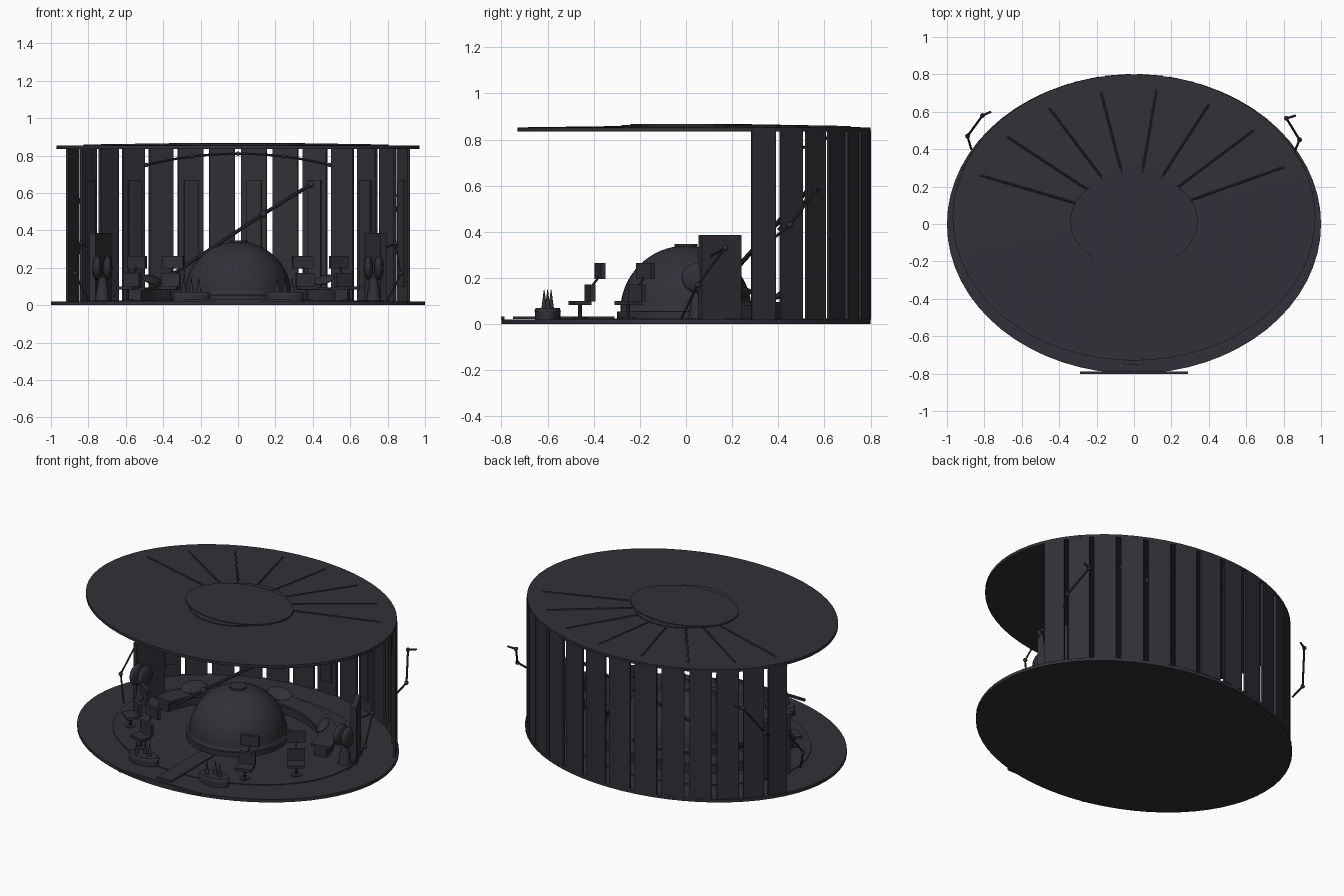
import bpy, bmesh, math
from mathutils import Vector, Matrix

if "Cube" in bpy.data.objects:
    bpy.data.objects.remove(bpy.data.objects["Cube"])

mat = bpy.data.materials.new("dark_metal")
mat.diffuse_color = (0.03, 0.03, 0.038, 1)
mat.use_nodes = True
mat.node_tree.nodes["Principled BSDF"].inputs["Base Color"].default_value = mat.diffuse_color


def finish(ob, name, smooth=True):
    ob.name = name
    ob.data.materials.append(mat)
    if smooth:
        bpy.ops.object.select_all(action='DESELECT')
        ob.select_set(True)
        bpy.context.view_layer.objects.active = ob
        bpy.ops.object.shade_smooth_by_angle()
    return ob


def disc(name, x, y, z0, z1, rx, ry, n=64, top=1.0):
    bpy.ops.mesh.primitive_cone_add(vertices=n, radius1=1, radius2=top, depth=1,
                                    location=(x, y, (z0 + z1) / 2))
    ob = bpy.context.object
    ob.scale = (rx, ry, z1 - z0)
    return finish(ob, name)


def box(name, loc, size, rot=(0, 0, 0)):
    bpy.ops.mesh.primitive_cube_add(size=1, location=loc, rotation=rot)
    ob = bpy.context.object
    ob.scale = size
    return finish(ob, name, False)


def ball(name, loc, size, rot=(0, 0, 0), seg=20):
    bpy.ops.mesh.primitive_uv_sphere_add(segments=seg, ring_count=seg // 2, radius=1,
                                         location=loc, rotation=rot)
    bpy.context.object.scale = size
    return finish(bpy.context.object, name)


def rod(name, a, b, r=0.006):
    a, b = Vector(a), Vector(b)
    bpy.ops.mesh.primitive_cylinder_add(vertices=8, radius=r, depth=(b - a).length,
                                        location=(a + b) / 2)
    ob = bpy.context.object
    ob.rotation_euler = (b - a).to_track_quat('Z', 'Y').to_euler()
    return finish(ob, name)


def chain(name, pts, r=0.006, joint=0.013):
    for a, b in zip(pts, pts[1:]):
        rod(name + "_link", a, b, r)
    for p in pts[1:-1]:
        ball(name + "_joint", p, (joint,) * 3, seg=12)


def arc(name, a0, a1, rx, ry, w, z0, z1, n=1):
    """Closed elliptical wall section between two angles in degrees."""
    bm = bmesh.new()
    rows = []
    for i in range(n + 1):
        t = math.radians(a0 + (a1 - a0) * i / n)
        c, s = math.cos(t), math.sin(t)
        rows.append([bm.verts.new((c * (rx - d), s * (ry - d), z))
                     for d, z in ((0, z0), (0, z1), (w, z1), (w, z0))])
    for p, q in zip(rows, rows[1:]):
        for k in range(4):
            bm.faces.new((p[k], q[k], q[(k + 1) % 4], p[(k + 1) % 4]))
    bm.faces.new(rows[0])
    bm.faces.new(rows[-1][::-1])
    bmesh.ops.recalc_face_normals(bm, faces=bm.faces)
    me = bpy.data.meshes.new(name)
    bm.to_mesh(me)
    bm.free()
    ob = bpy.data.objects.new(name, me)
    bpy.context.collection.objects.link(ob)
    return finish(ob, name)


# Floor, inner platform, front threshold and walkway
disc("floor", 0, 0, 0, 0.02, 1.0, 0.8)
disc("inner_platform", 0, 0, 0.02, 0.025, 0.78, 0.62)
box("front_threshold", (0, -0.795, 0.027), (0.58, 0.014, 0.014))
box("walkway", (0, -0.53, 0.028), (0.1, 0.44, 0.01))

# Wall panels with gaps, every second one carries an inner strip
for i in range(14):
    a = 20 + 10 * i
    arc("wall_panel", a + 0.9, a + 9.1, 0.985, 0.803, 0.015, 0.02, 0.84)
    if i % 2 == 0 and i < 7 or i % 2 == 0 and i > 7:
        arc("wall_strip", a + 2.6, a + 7.4, 0.968, 0.786, 0.01, 0.1, 0.67)

# Roof, central cap and radial ribs
disc("roof", 0, 0.035, 0.835, 0.853, 0.97, 0.765)
disc("roof_crown", 0, 0.035, 0.853, 0.86, 0.965, 0.76, top=0.3)
disc("roof_ring", 0, 0.015, 0.853, 0.864, 0.295, 0.295)
disc("roof_cap", 0, 0.015, 0.853, 0.868, 0.34, 0.255)
for i in range(8):
    t = math.radians(24 + 19.4 * i)
    c, s = math.cos(t), math.sin(t)
    rod("roof_rib", (0.3 * c, 0.02 + 0.24 * s, 0.861), (0.88 * c, 0.02 + 0.7 * s, 0.853), 0.006)

# Central dome on its base
disc("dome_base", 0, 0, 0.02, 0.055, 0.3, 0.3)
bpy.ops.mesh.primitive_uv_sphere_add(segments=48, ring_count=32, radius=0.285)
dome = finish(bpy.context.object, "dome")
bm = bmesh.new()
bm.from_mesh(dome.data)
bmesh.ops.bisect_plane(bm, geom=bm.verts[:] + bm.edges[:] + bm.faces[:],
                       plane_co=(0, 0, 0), plane_no=(0, 0, -1), clear_outer=True)
bm.to_mesh(dome.data)
bm.free()
dome.location.z = 0.055
disc("dome_cap", 0, 0, 0.335, 0.347, 0.05, 0.05, 32)

# Curved rear desk with tilted oval displays
arc("desk_body", 5, 175, 0.60, 0.48, 0.08, 0.02, 0.08, 40)
arc("desk_top", 5, 175, 0.62, 0.50, 0.12, 0.08, 0.095, 40)
for deg in (30, 90, 150):
    t = math.radians(deg)
    ball("desk_display", (0.53 * math.cos(t), 0.42 * math.sin(t), 0.135),
         (0.085, 0.045, 0.015), (math.radians(35), 0, t - math.pi / 2))

for sx in (-1, 1):
    # Front planters with three spikes
    disc("planter", sx * 0.25, -0.6, 0.02, 0.06, 0.1, 0.055, 32)
    disc("planter_rim", sx * 0.25, -0.6, 0.055, 0.07, 0.105, 0.058, 32, 0.9)
    for dx, dy in ((-0.04, -0.015), (0, 0.015), (0.04, 0)):
        disc("planter_spike", sx * 0.25 + dx, -0.6 + dy, 0.07, 0.15, 0.012, 0.012, 12, 0.1)

    # Chairs with a separate upper panel
    for x, y, ang in ((0.37, -0.46, 15), (0.59, -0.25, 35)):
        rz = math.radians(ang) * sx
        m = Matrix.Translation((sx * x, y, 0)) @ Matrix.Rotation(rz, 4, 'Z')
        rod("chair_stem", m @ Vector((0, 0, 0.02)), m @ Vector((0, 0, 0.09)), 0.008)
        disc("chair_foot", sx * x, y, 0.02, 0.03, 0.03, 0.03, 16)
        box("chair_seat", m @ Vector((0, 0, 0.092)), (0.1, 0.075, 0.018), (0, 0, rz))
        box("chair_back", m @ Vector((0, 0.045, 0.135)), (0.1, 0.022, 0.075), (0, 0, rz))
        rod("chair_post", m @ Vector((0, 0.05, 0.16)), m @ Vector((0, 0.09, 0.21)), 0.005)
        box("chair_panel", m @ Vector((0, 0.09, 0.23)), (0.115, 0.02, 0.068), (0, 0, rz))

    # Side cabinets and the round pods before them
    box("side_cabinet", (sx * 0.735, 0.147, 0.203), (0.035, 0.19, 0.365),
        (0, 0, sx * math.radians(27)))
    for dx in (-0.028, 0.028):
        ball("pod_shell", (sx * 0.725 + dx, 0.05, 0.2), (0.026, 0.07, 0.065), seg=16)
    disc("pod_stand", sx * 0.725, 0.05, 0.02, 0.15, 0.04, 0.04, 16, 0.5)

    # Slim inner side arms
    chain("side_arm", [(sx * 0.80, -0.02, 0.025), (sx * 0.87, 0.05, 0.17),
                       (sx * 0.84, 0.17, 0.33), (sx * 0.76, 0.10, 0.29)], 0.005)

# Arms mounted outside the wall
chain("outer_arm_right", [(0.86, 0.39, 0.38), (0.885, 0.45, 0.43),
                          (0.815, 0.565, 0.58), (0.865, 0.58, 0.59)])
chain("outer_arm_left", [(-0.87, 0.40, 0.41), (-0.89, 0.47, 0.46),
                         (-0.81, 0.58, 0.64), (-0.765, 0.6, 0.65)])

# Long articulated arm reaching behind the dome
chain("long_arm", [(-0.46, 0.03, 0.09), (-0.35, 0.15, 0.165), (0.135, 0.44, 0.487),
                   (0.39, 0.59, 0.645)], 0.01, 0.02)
ball("long_arm_tip", (0.39, 0.59, 0.645), (0.018,) * 3, seg=12)

# Curved overhead rail with lamps
rail = []
for i in range(13):
    k = -1 + i / 6
    rail.append((0.49 * k, 0.62 - 0.15 * k * k, 0.81 - 0.06 * k * k))
for a, b in zip(rail, rail[1:]):
    rod("overhead_rail", a, b, 0.006)
for i in (0, 3, 6, 9, 12):
    ball("rail_lamp", rail[i], (0.012,) * 3, seg=12)
